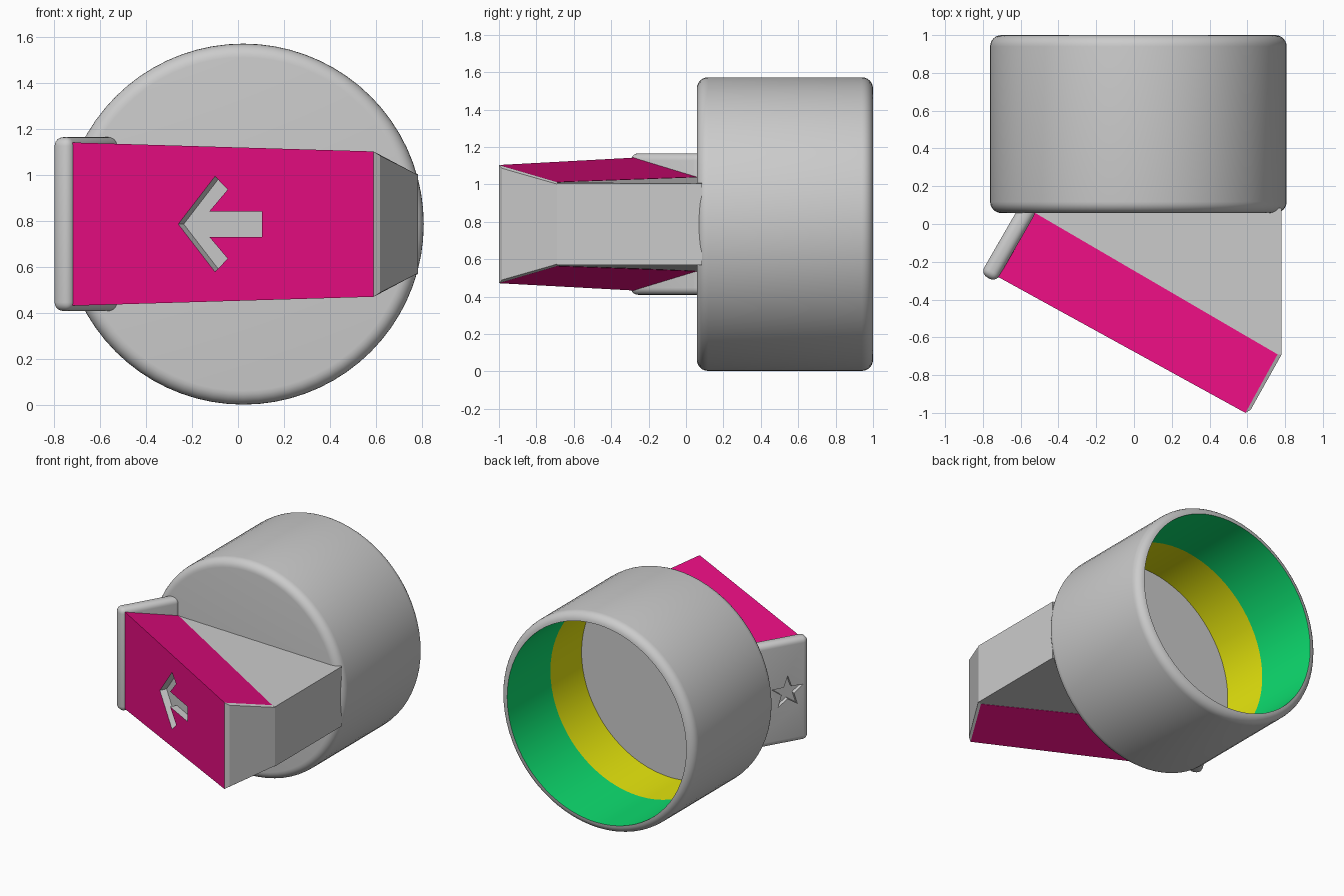
import bpy, bmesh
from math import sin, cos, pi, radians
from mathutils import Vector, Matrix

if "Cube" in bpy.data.objects:
    bpy.data.objects.remove(bpy.data.objects["Cube"])

CX, CZ = 0.023, 0.788      # axis of the round cup


def material(name, rgb):
    m = bpy.data.materials.new(name)
    m.diffuse_color = (*rgb, 1)
    m.use_nodes = True
    m.node_tree.nodes["Principled BSDF"].inputs["Base Color"].default_value = m.diffuse_color
    return m


GREY = material("grey", (0.8, 0.8, 0.8))
PINK = material("pink", (0.8, 0.004, 0.22))
GREEN = material("green", (0.004, 0.73, 0.16))
YELLOW = material("yellow", (0.8, 0.8, 0.004))


def finish(name, bm, mats=()):
    bmesh.ops.recalc_face_normals(bm, faces=bm.faces)
    me = bpy.data.meshes.new(name)
    bm.to_mesh(me)
    bm.free()
    ob = bpy.data.objects.new(name, me)
    for m in mats:
        me.materials.append(m)
    bpy.context.collection.objects.link(ob)
    return ob


def smooth(ob):
    bpy.ops.object.select_all(action='DESELECT')
    bpy.context.view_layer.objects.active = ob
    ob.select_set(True)
    bpy.ops.object.shade_smooth_by_angle(angle=radians(35))


def mirrored_prism(name, outline, mats=()):
    """Solid from (x, y, half height) corners, mirrored about the axis height."""
    bm = bmesh.new()
    top = [bm.verts.new((x, y, CZ + h)) for x, y, h in outline]
    low = [bm.verts.new((x, y, CZ - h)) for x, y, h in outline]
    bm.faces.new(top)
    bm.faces.new(low)
    for i in range(len(top)):
        j = (i + 1) % len(top)
        bm.faces.new((top[i], top[j], low[j], low[i]))
    return finish(name, bm, mats)


def flat_cutter(name, points, origin, right, normal, depth):
    """Extruded outline straddling a vertical surface."""
    bm = bmesh.new()
    rows = [[bm.verts.new(origin + right * u + Vector((0, 0, v)) + normal * d)
             for u, v in points] for d in (0.05, -depth)]
    for r in rows:
        bm.faces.new(r)
    for i in range(len(points)):
        j = (i + 1) % len(points)
        bm.faces.new((rows[0][i], rows[0][j], rows[1][j], rows[1][i]))
    return finish(name, bm, [GREY])


def carve(ob, cutter):
    mod = ob.modifiers.new("carve", 'BOOLEAN')
    mod.operation, mod.solver = 'DIFFERENCE', 'EXACT'
    mod.material_mode = 'TRANSFER'
    mod.object = cutter
    cutter.hide_render = True
    bpy.context.view_layer.objects.active = ob
    bpy.ops.object.modifier_apply(modifier=mod.name)
    bpy.data.objects.remove(cutter)


# Cup: lathed around the y axis, open at the back
F = 0.06
arc = [i * pi / 12 for i in range(7)]
profile = [(0.725 + F * sin(a), 0.118 - F * cos(a)) for a in arc]
profile += [(0.725 + F * cos(a), 0.94 + F * sin(a)) for a in arc]
profile += [(0.725, 0.5), (0.725, 0.14)]
N = 72
bm = bmesh.new()
rings = [[bm.verts.new((CX + r * cos(2 * pi * k / N), y, CZ + r * sin(2 * pi * k / N)))
          for k in range(N)] for r, y in profile]
for i in range(len(rings) - 1):
    slot = {len(rings) - 3: 1, len(rings) - 2: 2}.get(i, 0)
    for k in range(N):
        j = (k + 1) % N
        f = bm.faces.new((rings[i][k], rings[i][j], rings[i + 1][j], rings[i + 1][k]))
        f.material_index = slot
bm.faces.new(rings[0])
bm.faces.new(rings[-1])
smooth(finish("cup", bm, [GREY, GREEN, YELLOW]))

# Slanted pink panel with a recessed arrow
p0, p1 = Vector((-0.72, -0.28, CZ)), Vector((0.59, -1.0, CZ))
panel = mirrored_prism("slanted_panel", [
    (p0.x, p0.y, 0.355), (p1.x, p1.y, 0.316), (0.76, -0.69, 0.225), (-0.53, 0.062, 0.252)],
    [PINK, GREY])
along = (p1 - p0).normalized()
outward = Vector((along.y, -along.x, 0))
half = [(-0.10, 0.208), (-0.045, 0.15), (-0.125, 0.055), (0.105, 0.055)]
arrow = [(-0.26, 0)] + half + [(x, -z) for x, z in reversed(half)]
arrow = [((x - p0.x) / along.x, z) for x, z in arrow]
carve(panel, flat_cutter("arrow_cutter", arrow, p0, along, outward, 0.05))

# Wedge body joining the panel to the cup
mirrored_prism("wedge_body", [
    (-0.53, 0.062, 0.25), (0.76, -0.69, 0.223), (0.782, -0.69, 0.218),
    (0.782, 0.085, 0.218), (-0.53, 0.085, 0.25)])

# Thin cap on the narrow end of the panel
mirrored_prism("end_cap", [
    (0.59, -1.0, 0.316), (0.618, -0.983, 0.298), (0.782, -0.69, 0.214), (0.76, -0.69, 0.225)])

# Rounded end plate with a recessed star
bm = bmesh.new()
turn = Matrix.Rotation(radians(-30), 4, 'Z')
bmesh.ops.create_cube(bm, size=1, matrix=Matrix.Translation((-0.662, -0.095, CZ)) @ turn
                      @ Matrix.Diagonal((0.092, 0.44, 0.756, 1)))
bmesh.ops.bevel(bm, geom=bm.edges[:], offset=0.038, segments=5, profile=0.5, affect='EDGES')
plate = finish("end_plate", bm, [GREY])
normal = Vector((-cos(pi / 6), 0.5, 0))
side = Vector((0.5, cos(pi / 6), 0))
centre = Vector((-0.662, -0.095, CZ)) + normal * 0.046 - side * 0.065
star = [((0.12 if i % 2 == 0 else 0.048) * sin(i * pi / 5),
         (0.12 if i % 2 == 0 else 0.048) * cos(i * pi / 5)) for i in range(10)]
carve(plate, flat_cutter("star_cutter", star, centre, side, normal, 0.03))
smooth(plate)
